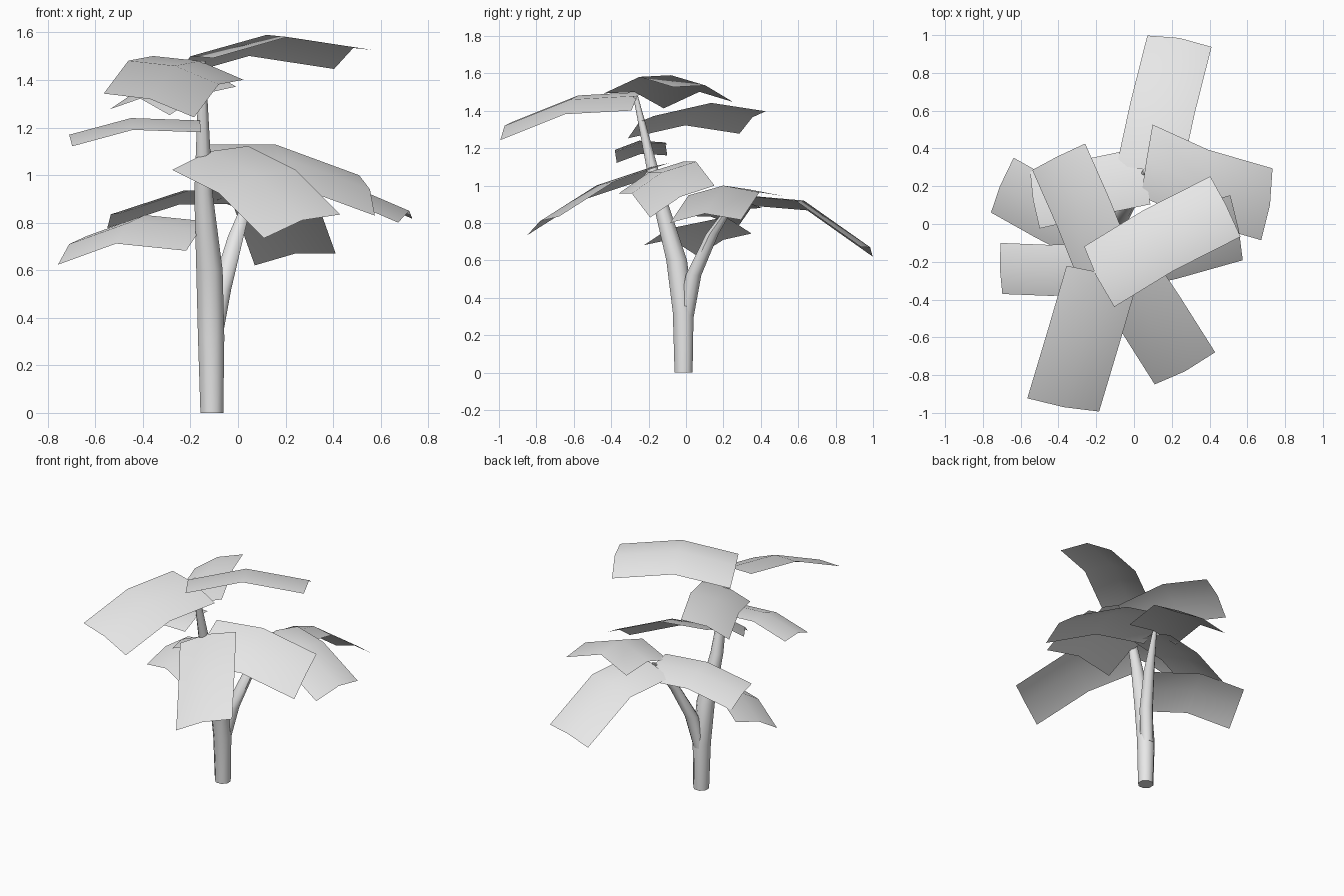
import bpy, bmesh, math
from mathutils import Vector

old = bpy.data.objects.get("Cube")
if old:
    bpy.data.objects.remove(old)

grey = bpy.data.materials.new("plain_grey")
grey.use_nodes = True
colour = (0.8, 0.8, 0.8, 1)
grey.diffuse_color = colour
grey.node_tree.nodes["Principled BSDF"].inputs["Base Color"].default_value = colour


def finish(name, bm, angle):
    mesh = bpy.data.meshes.new(name)
    bm.to_mesh(mesh)
    bm.free()
    obj = bpy.data.objects.new(name, mesh)
    bpy.context.collection.objects.link(obj)
    mesh.materials.append(grey)
    bpy.ops.object.select_all(action="DESELECT")
    obj.select_set(True)
    bpy.context.view_layer.objects.active = obj
    bpy.ops.object.shade_smooth_by_angle(angle=math.radians(angle))
    return obj


def limb(name, nodes, sides=8):
    """Tapered tube through (x, y, z, radius) nodes."""
    bm = bmesh.new()
    rings = []
    for x, y, z, r in nodes:
        turns = [math.tau * (i + 0.5) / sides for i in range(sides)]
        rings.append([bm.verts.new((x + r * math.cos(t), y + r * math.sin(t), z)) for t in turns])
    for low, high in zip(rings, rings[1:]):
        for i in range(sides):
            j = (i + 1) % sides
            bm.faces.new((low[i], low[j], high[j], high[i]))
    bm.faces.new(rings[0][::-1])
    bm.faces.new(rings[-1])
    return finish(name, bm, 50)


def leaf(name, base, mid, tip, side, ridge=0.03):
    """Bent strip with a raised midrib; side points to the leaf's right."""
    bm = bmesh.new()
    side = Vector(side)
    spine = [Vector(p) for p in (base, mid, tip)]
    rows = []
    for i, centre in enumerate(spine):
        along = spine[min(i + 1, 2)] - spine[max(i - 1, 0)]
        drop = side.cross(along).normalized() * ridge
        rows.append([bm.verts.new(p) for p in (centre - side - drop, centre, centre + side - drop)])
    for near, far in zip(rows, rows[1:]):
        for i in range(2):
            bm.faces.new((near[i], near[i + 1], far[i + 1], far[i]))
    return finish(name, bm, 60)


# Forked stem
limb("trunk", [(-.11, -.013, 0, .052), (-.113, -.015, .32, .06), (-.12, -.05, .6, .06),
               (-.145, -.14, .92, .042), (-.15, -.27, 1.48, .014)])
limb("branch", [(-.11, 0, .3, .045), (-.07, .04, .52, .045), (-.01, .14, .74, .036),
                (.06, .28, .95, .014)])

# Leaves at the trunk top
leaf("top_left_leaf", (-.2, -.275, 1.5), (.12, -.08, 1.59), (.485, .105, 1.535),
     (.08, -.16, .04), .05)
leaf("top_front_leaf", (-.16, -.26, 1.48), (-.265, -.62, 1.46), (-.37, -.97, 1.32),
     (-.19, .035, .05))

# Leaves along the trunk
leaf("upper_back_leaf", (-.155, -.25, 1.34), (-.28, .06, 1.41), (-.41, .355, 1.365),
     (.14, .07, .06))
leaf("upper_right_leaf", (-.16, -.24, 1.23), (-.45, -.25, 1.24), (-.71, -.24, 1.17),
     (-.005, .135, .02))
leaf("middle_left_leaf", (-.12, -.2, 1.07), (.2, -.13, 1.07), (.555, -.03, .94),
     (.033, -.172, -.085))
leaf("middle_front_leaf", (-.12, -.18, 1.1), (.08, -.48, 1.0), (.27, -.78, .81),
     (-.16, -.085, -.05))
leaf("lower_right_leaf", (-.16, -.09, .77), (-.46, .06, .8), (-.71, .2, .71),
     (.06, .145, .06))

# Leaves at the branch top
leaf("branch_back_leaf", (.075, .285, .95), (.15, .63, .92), (.24, .985, .67),
     (.17, -.03, .025))
leaf("branch_left_leaf", (.065, .335, .98), (.37, .2, 1.0), (.72, .1, .85),
     (-.03, -.19, -.008), .045)
leaf("branch_right_leaf", (.06, .26, .94), (-.23, .2, .935), (-.535, .13, .835),
     (-.025, .15, -.03))
